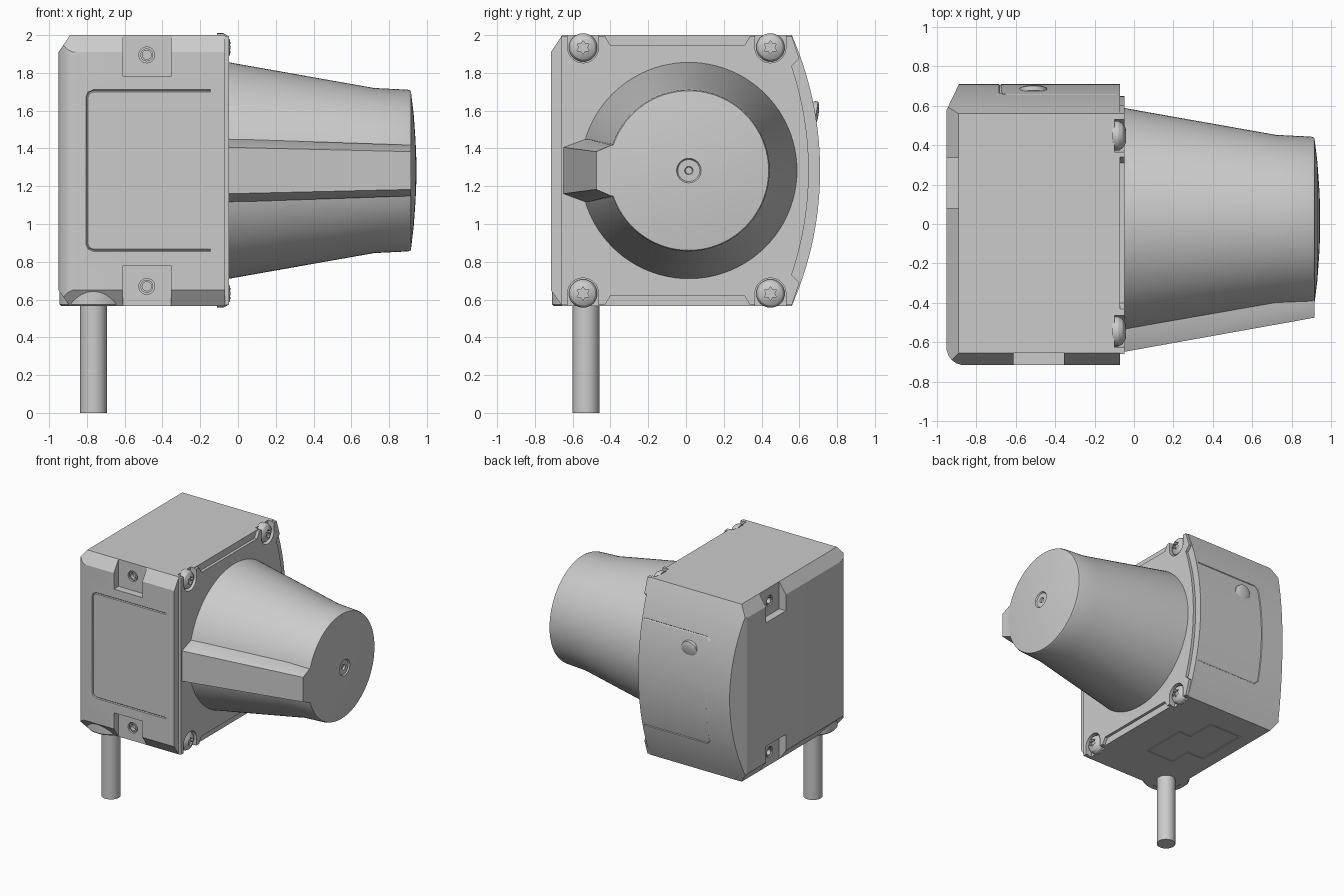
import bpy, bmesh, math
from mathutils import Matrix, Vector

if "Cube" in bpy.data.objects:
    bpy.data.objects.remove(bpy.data.objects["Cube"])

ZC = 1.283                      # height of the knob axis and of the case centre
ARC_Y, ARC_R = -1.079, 1.789    # centre and radius of the curved back


def finish(name, bm):
    bmesh.ops.remove_doubles(bm, verts=bm.verts[:], dist=1e-5)
    bmesh.ops.recalc_face_normals(bm, faces=bm.faces[:])
    me = bpy.data.meshes.new(name)
    bm.to_mesh(me)
    bm.free()
    ob = bpy.data.objects.new(name, me)
    bpy.context.collection.objects.link(ob)
    return ob


def loft(name, a, b):
    """Solid between two matching rings of 3D points."""
    bm = bmesh.new()
    ra, rb = [bm.verts.new(p) for p in a], [bm.verts.new(p) for p in b]
    bm.faces.new(ra)
    bm.faces.new(rb)
    for i in range(len(a)):
        j = (i + 1) % len(a)
        bm.faces.new((ra[i], ra[j], rb[j], rb[i]))
    return finish(name, bm)


def prism(name, yz, x0, x1):
    return loft(name, [(x0, y, z) for y, z in yz], [(x1, y, z) for y, z in yz])


def box(x0, x1, y0, y1, z0, z1):
    return prism("cutter", [(y0, z0), (y1, z0), (y1, z1), (y0, z1)], x0, x1)


def aim(loc, axis):
    return Matrix.Translation(loc) @ Vector((0, 0, 1)).rotation_difference(Vector(axis)).to_matrix().to_4x4()


def lathe(name, prof, loc, axis=(0, 0, 1), n=32):
    """Revolve (radius, height) points about an axis, capping open ends."""
    prof = [(0, prof[0][1])] + prof + [(0, prof[-1][1])]
    bm = bmesh.new()
    rings = [[bm.verts.new((r * math.cos(2 * math.pi * k / n), r * math.sin(2 * math.pi * k / n), h))
              for k in range(n)] for r, h in prof]
    for i, (a, b) in enumerate(zip(rings, rings[1:])):
        if prof[i] == prof[i + 1]:
            continue
        for k in range(n):
            m = (k + 1) % n
            if prof[i][0] == 0:
                bm.faces.new((a[k], b[m], b[k]))
            elif prof[i + 1][0] == 0:
                bm.faces.new((a[k], a[m], b[k]))
            else:
                bm.faces.new((a[k], a[m], b[m], b[k]))
    if prof[0] == prof[1]:
        bmesh.ops.delete(bm, geom=rings[0], context='VERTS')
    bmesh.ops.transform(bm, matrix=aim(loc, axis), verts=bm.verts[:])
    bmesh.ops.remove_doubles(bm, verts=bm.verts[:], dist=1e-5)
    return finish(name, bm)


def groove(pts, closed=False):
    """Thin square tube along a path, used to engrave a line."""
    cu = bpy.data.curves.new("groove", 'CURVE')
    cu.dimensions = '3D'
    cu.bevel_depth, cu.bevel_resolution, cu.use_fill_caps = 0.006, 0, True
    sp = cu.splines.new('POLY')
    sp.points.add(len(pts) - 1)
    for p, c in zip(sp.points, pts):
        p.co = (*c, 1)
    sp.use_cyclic_u = closed
    tmp = bpy.data.objects.new("groove", cu)
    bpy.context.collection.objects.link(tmp)
    me = bpy.data.meshes.new_from_object(tmp.evaluated_get(bpy.context.evaluated_depsgraph_get()))
    bpy.data.objects.remove(tmp)
    bm = bmesh.new()
    bm.from_mesh(me)
    return finish("cutter", bm)


def cut(ob, cutters):
    bpy.context.view_layer.objects.active = ob
    for c in cutters:
        m = ob.modifiers.new("cut", 'BOOLEAN')
        m.operation, m.solver, m.object = 'DIFFERENCE', 'EXACT', c
        bpy.ops.object.modifier_apply(modifier=m.name)


def arc_y(z, inset=0):
    return math.sqrt((ARC_R - inset) ** 2 - (z - ZC) ** 2) + ARC_Y


def spread(a, b, n):
    return [a + (b - a) * i / n for i in range(n + 1)]


# case: curved-back block, then planar chamfers
case = prism("case", [(-0.715, 2.0), (-0.715, 0.565)] + [(arc_y(z), z) for z in spread(0.565, 2.0, 28)], -0.95, -0.07)
planes = [((0, -0.715, 1.91), (0, -0.09, 0.06)), ((0, -0.715, 0.65), (0, -0.085, -0.06)),
          ((-0.95, 0, 1.91), (-0.09, 0, 0.06)), ((-0.95, 0, 0.65), (-0.085, 0, -0.06)),
          ((-0.885, 0.715, 0), (-0.135, 0.065, 0))]
for deg in (198, 216, 234, 252):
    n = Vector((math.cos(math.radians(deg)), math.sin(math.radians(deg)), 0))
    planes.append((Vector((-0.86, -0.625, 0)) + 0.09 * n, n))
bm = bmesh.new()
bm.from_mesh(case.data)
for co, no in planes:
    res = bmesh.ops.bisect_plane(bm, geom=bm.verts[:] + bm.edges[:] + bm.faces[:], dist=1e-6, plane_co=co,
                                 plane_no=Vector(no).normalized(), clear_outer=True)
    bmesh.ops.edgeloop_fill(bm, edges=[e for e in res['geom_cut'] if isinstance(e, bmesh.types.BMEdge)])
bmesh.ops.recalc_face_normals(bm, faces=bm.faces[:])
bm.to_mesh(case.data)
bm.free()

# face plate with shallow side pockets
low = [(-0.66, 0.57), (-0.43, 0.57), (-0.40, 0.62), (0.31, 0.62), (0.34, 0.57), (0.56, 0.57), (0.60, 0.69)]
plate = prism("face_plate", low + [(arc_y(z, 0.06), z) for z in spread(0.73, 2 * ZC - 0.73, 20)]
              + [(y, 2 * ZC - z) for y, z in reversed(low)], -0.08, -0.047)

# mounting notches with threaded inserts, front and left faces
body_cuts, plate_cuts = [], []
for z0, z1, zh in ((1.78, 2.1, 1.895), (0.46, 0.78, 0.67)):
    body_cuts += [box(-0.61, -0.355, -0.8, -0.655, z0, z1), box(-1.05, -0.89, 0.08, 0.335, z0, z1)]
    for loc, ax in (((-0.483, -0.655, zh), (0, -1, 0)), ((-0.89, 0.207, zh), (-1, 0, 0))):
        body_cuts.append(lathe("cutter", [(0.042, -0.04), (0.042, 0.03)], loc, ax, 24))
        lathe("threaded_insert", [(0.034, -0.06), (0.034, -0.004), (0.024, -0.004), (0.024, -0.035)], loc, ax, 24)

# corner screws with star sockets, in slots open to the edge
for y in (-0.545, 0.447):
    for z, s in ((1.935, 1), (0.632, -1)):
        slot = [(y + 0.082 * math.cos(a), z - s * 0.082 * math.sin(a)) for a in spread(0, math.pi, 16)]
        slot += [(y - 0.082, z + s * 0.2), (y + 0.082, z + s * 0.2)]
        c = prism("cutter", slot, -0.1, 0.1)
        body_cuts.append(c)
        plate_cuts.append(c)
        screw = lathe("corner_screw", [(0.075, -0.01), (0.075, 0.022), (0.064, 0.042), (0.04, 0.057), (0.018, 0.061)],
                      (-0.1, y, z), (1, 0, 0))
        star = [(y + r * math.cos(k * math.pi / 6), z + r * math.sin(k * math.pi / 6))
                for k in range(12) for r in [0.036 if k % 2 else 0.022]]
        cut(screw, [prism("cutter", star, -0.06, 0.0)])

# engraved panel outlines: front, back and underside
half = [(-0.145, 1.705), (-0.765, 1.705), (-0.79, 1.695), (-0.80, 1.67)]
half += [(x, 2 * ZC - z) for x, z in reversed(half)]
body_cuts.append(groove([(x, -0.715, z) for x, z in half]))
side = [(-0.09, 1.71), (-0.65, 1.71), (-0.68, 1.68)] + [(-0.68, z) for z in spread(1.6, 0.96, 10)]
side += [(-0.68, 0.88), (-0.65, 0.85), (-0.09, 0.85)]
body_cuts.append(groove([(x, arc_y(z), z) for x, z in side]))
body_cuts.append(groove([(x, y, 0.565) for x, y in ((-0.37, -0.28), (-0.37, 0.1), (-0.48, 0.1), (-0.48, 0.34),
                                                    (-0.77, 0.34), (-0.77, -0.1), (-0.62, -0.1), (-0.62, -0.28))], True))
cut(case, body_cuts)
cut(plate, plate_cuts)

# status button on the curved back
lathe("button", [(0.07, -0.02), (0.07, 0.003), (0.055, 0.010), (0.03, 0.015), (0.01, 0.016)],
      (-0.51, arc_y(1.58), 1.58), (0, 1, -0.166))

# tapered knob with domed end and centre dimple
lathe("knob", [(0.575, -0.075), (0.575, -0.06), (0.437, 0.72), (0.428, 0.90), (0.422, 0.915), (0.3, 0.93), (0.16, 0.940),
               (0.065, 0.944), (0.058, 0.934), (0.022, 0.934), (0.018, 0.92)], (0, 0.015, ZC), (1, 0, 0), 96)


# pointer fin along the front of the knob
def fin_ring(x, y_out, h_out, y_in, h_in):
    p = [(y_out, h_out), (y_in, h_in), (-0.2, h_in)]
    return [(x, y, ZC + h) for y, h in p] + [(x, y, ZC - h) for y, h in reversed(p)]


loft("pointer_fin", fin_ring(-0.06, -0.65, 0.123, -0.53, 0.168), fin_ring(0.915, -0.475, 0.10, -0.395, 0.135))

# cable and its dished collar under the case
lathe("cable_collar", [(0.18, 0.70), (0.18, 0.575), (0.17, 0.565), (0.13, 0.565), (0.10, 0.59)], (-0.765, -0.53, 0), n=48)
lathe("cable", [(0.071, 0), (0.071, 0.62)], (-0.765, -0.53, 0), n=32)

# clear cutters and shade
for ob in list(bpy.data.objects):
    if ob.name.startswith("cutter"):
        bpy.data.objects.remove(ob)
bpy.ops.object.select_all(action='DESELECT')
for ob in bpy.data.objects:
    ob.select_set(True)
bpy.context.view_layer.objects.active = case
bpy.ops.object.shade_smooth_by_angle(angle=math.radians(25))
